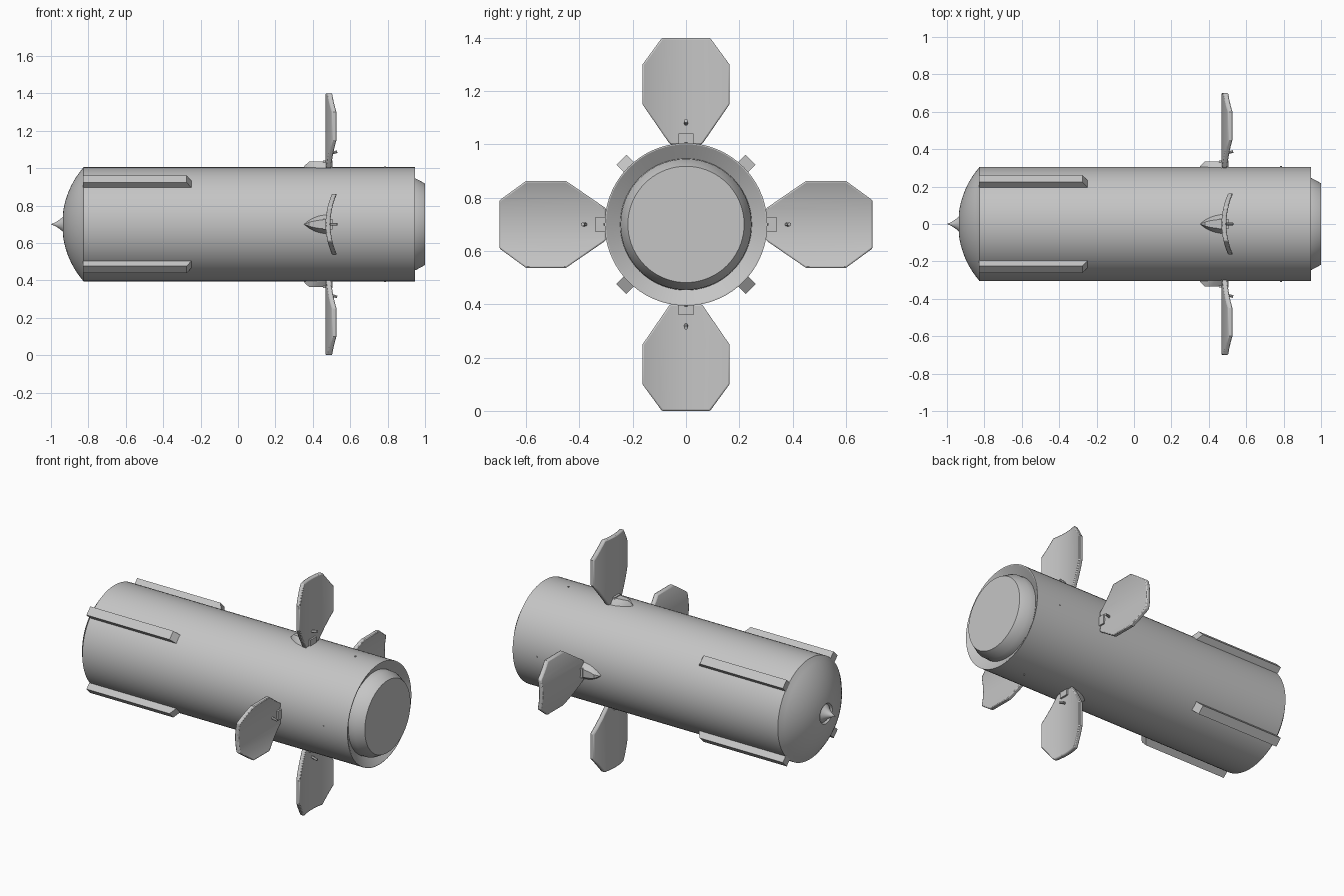
import bpy, bmesh, math
from mathutils import Matrix, Vector

if "Cube" in bpy.data.objects:
    bpy.data.objects.remove(bpy.data.objects["Cube"])

AXIS_Z = 0.7
RADIUS = 0.305

grey = bpy.data.materials.new("plain_grey")
grey.use_nodes = True
COLOUR = (0.56, 0.56, 0.56, 1)
grey.diffuse_color = COLOUR
grey.node_tree.nodes["Principled BSDF"].inputs["Base Color"].default_value = COLOUR


def finish(name, bm, angle=0.0, bevel=0.0):
    """Turn bm into a smooth-shaded object, rolled about the long axis."""
    bmesh.ops.recalc_face_normals(bm, faces=bm.faces[:])
    mesh = bpy.data.meshes.new(name)
    bm.to_mesh(mesh)
    bm.free()
    mesh.materials.append(grey)
    obj = bpy.data.objects.new(name, mesh)
    bpy.context.collection.objects.link(obj)
    obj.matrix_world = Matrix.Translation((0, 0, AXIS_Z)) @ Matrix.Rotation(angle, 4, 'X')
    if bevel:
        mod = obj.modifiers.new("edge_bevel", 'BEVEL')
        mod.width = bevel
        mod.segments = 2
        mod.limit_method = 'ANGLE'
        mod.angle_limit = math.radians(40)
    bpy.ops.object.select_all(action='DESELECT')
    obj.select_set(True)
    bpy.context.view_layer.objects.active = obj
    bpy.ops.object.shade_smooth_by_angle(angle=math.radians(30))
    return obj


def revolve(name, profile, steps=72):
    """Spin (x, radius) points about the long axis."""
    bm = bmesh.new()
    verts = [bm.verts.new((x, 0, r)) for x, r in profile]
    edges = [bm.edges.new(pair) for pair in zip(verts, verts[1:])]
    bmesh.ops.spin(bm, geom=verts + edges, cent=(0, 0, 0), axis=(1, 0, 0),
                   angle=math.tau, steps=steps)
    bmesh.ops.remove_doubles(bm, verts=bm.verts[:], dist=1e-4)
    return finish(name, bm)


def hull(name, points, angle, bevel=0.0):
    bm = bmesh.new()
    for p in points:
        bm.verts.new(p)
    result = bmesh.ops.convex_hull(bm, input=bm.verts[:])
    unused = [v for v in bm.verts if not v.link_faces]
    bmesh.ops.delete(bm, geom=unused, context='VERTS')
    bmesh.ops.dissolve_limit(bm, angle_limit=0.02, verts=bm.verts[:], edges=bm.edges[:])
    return finish(name, bm, angle, bevel)


def box_points(x0, x1, half, z0, z1, chamfer=0.0):
    return [(x, y, z) for y in (-half, half)
            for x, z in ((x0, z0), (x1, z0), (x0, z1), (x1 - chamfer, z1))]


# Hull: spiked nose, shallow dome, long tube, dished rear and raised end cap
ARC = 0.464
dome = [(-0.94 + ARC - math.sqrt(ARC**2 - r**2), r)
        for r in [0.06 + (0.3 - 0.06) * i / 10 for i in range(11)]]
spike = [(-1, 0), (-0.975, 0.011), (-0.955, 0.024), (-0.94, 0.036), (-0.925, 0.052)]
tube = [(-0.827, RADIUS), (0.945, RADIUS), (0.945, 0.3)]
rear = [(0.91, 0.247), (0.95, 0.245), (1.0, 0.218), (1.0, 0)]
revolve("hull", spike + dome + tube + rear)


def make_fin(name, angle):
    """Clipped plate, cut into strips and bowed across its width."""
    bm = bmesh.new()
    half = [(0.06, 0.30), (0.163, 0.45), (0.163, 0.60), (0.09, 0.70)]
    outline = half + [(-y, z) for y, z in reversed(half)]
    bm.faces.new([bm.verts.new((0.468, y, z)) for y, z in outline])
    for i in range(-5, 6):
        bmesh.ops.bisect_plane(bm, geom=bm.verts[:] + bm.edges[:] + bm.faces[:],
                               plane_co=(0, i * 0.027, 0), plane_no=(0, 1, 0))
    out = bmesh.ops.extrude_face_region(bm, geom=bm.faces[:])
    moved = [g for g in out["geom"] if isinstance(g, bmesh.types.BMVert)]
    bmesh.ops.translate(bm, verts=moved, vec=(0.026, 0, 0))
    for v in bm.verts:
        v.co.x += v.co.y ** 2 / (2 * 0.38)
    return finish(name, bm, angle, bevel=0.009)


def make_pin(name, angle, start, end, radius):
    start, end = Vector(start), Vector(end)
    line = end - start
    bm = bmesh.new()
    turn = line.to_track_quat('Z', 'Y').to_matrix().to_4x4()
    bmesh.ops.create_cone(bm, cap_ends=True, segments=12, radius1=radius, radius2=radius,
                          depth=line.length,
                          matrix=Matrix.Translation((start + end) / 2) @ turn)
    return finish(name, bm, angle)


# Teardrop fairing: wide at the hull, narrow along the top
base = [(0.35, 0.0), (0.38, 0.024), (0.41, 0.04), (0.44, 0.05), (0.47, 0.055)]
fairing = []
for x, w in base:
    for s in (-1, 1):
        fairing += [(x, s * w, 0.295), (max(x, 0.38), s * w * 0.45, 0.335)]
fairing.append((0.355, 0, 0.312))

for i, side in enumerate(("top", "right", "bottom", "left")):
    roll = i * math.pi / 2
    make_fin(side + "_fin", roll)
    hull(side + "_fin_fairing", fairing, roll)
    hull(side + "_fin_hinge", box_points(0.455, 0.505, 0.028, 0.29, 0.34), roll)
    make_pin(side + "_fin_pin", roll, (0.485, 0, 0.376), (0.53, 0, 0.388), 0.007)
    make_pin(side + "_hull_stud", roll, (0.785, 0, 0.295), (0.785, 0, 0.309), 0.005)
    # Guide rails sit between the fins, with a sloped rear end
    hull("guide_rail_%d" % (i + 1),
         box_points(-0.83, -0.24, 0.0265, 0.29, 0.343, 0.035), roll + math.pi / 4)
